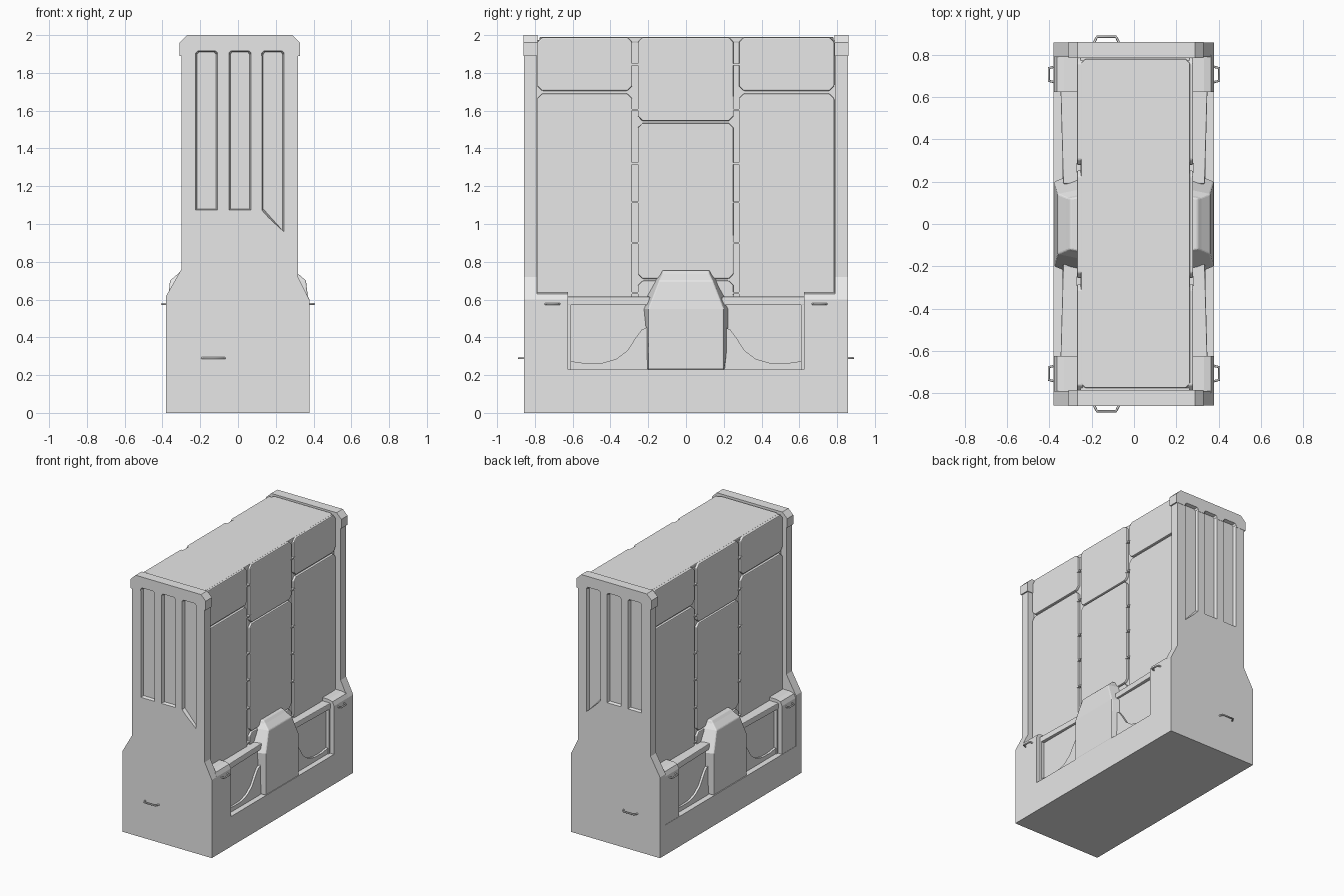
import bpy, bmesh
from mathutils import Vector

cube = bpy.data.objects.get("Cube")
if cube:
    bpy.data.objects.remove(cube, do_unlink=True)

grey = bpy.data.materials.new("plain grey")
grey.use_nodes = True
grey.diffuse_color = (0.8, 0.8, 0.8, 1)
grey.node_tree.nodes["Principled BSDF"].inputs["Base Color"].default_value = (0.8, 0.8, 0.8, 1)


def loft(name, rings, bevel=0):
    """Skin matching rings of points and close both ends."""
    bm = bmesh.new()
    loops = [[bm.verts.new(p) for p in ring] for ring in rings]
    n = len(loops[0])
    for a, b in zip(loops, loops[1:]):
        for i in range(n):
            j = (i + 1) % n
            bm.faces.new((a[i], a[j], b[j], b[i]))
    bm.faces.new(loops[0])
    bm.faces.new(loops[-1])
    bmesh.ops.recalc_face_normals(bm, faces=bm.faces)
    mesh = bpy.data.meshes.new(name)
    bm.to_mesh(mesh)
    bm.free()
    ob = bpy.data.objects.new(name, mesh)
    bpy.context.collection.objects.link(ob)
    mesh.materials.append(grey)
    if bevel:
        mod = ob.modifiers.new("soft edge", "BEVEL")
        mod.width, mod.segments = bevel, 2
    return ob


def extrude(name, outline, axis, lo, hi, bevel=0):
    """Extrude a 2D outline along x, y or z between lo and hi."""
    def place(p, d):
        v = list(p)
        v.insert("xyz".index(axis), d)
        return Vector(v)
    return loft(name, [[place(p, d) for p in outline] for d in (lo, hi)], bevel)


def rect(a0, a1, b0, b1, c=0):
    """Rectangle outline, with optional cut corners."""
    if not c:
        return [(a0, b0), (a1, b0), (a1, b1), (a0, b1)]
    return [(a0 + c, b0), (a1 - c, b0), (a1, b0 + c), (a1, b1 - c),
            (a1 - c, b1), (a0 + c, b1), (a0, b1 - c), (a0, b0 + c)]


def handle(name, path):
    """Bent wire grip."""
    cu = bpy.data.curves.new(name, "CURVE")
    cu.dimensions = "3D"
    cu.bevel_depth, cu.bevel_resolution = 0.006, 1
    sp = cu.splines.new("POLY")
    sp.points.add(len(path) - 1)
    for pt, co in zip(sp.points, path):
        pt.co = (*co, 1)
    ob = bpy.data.objects.new(name, cu)
    bpy.context.collection.objects.link(ob)
    cu.materials.append(grey)


# Main body and base
mid = 0.0
extrude("base_sill", rect(-0.38, 0.378, -0.82, 0.82), "z", 0, 0.23)
extrude("lower_core", rect(-0.32, 0.32, -0.7, 0.7), "z", 0.2, 0.57)
extrude("upper_core", rect(-0.252, 0.262, -0.8, 0.8), "z", 0.5, 1.975)
extrude("top_panel", rect(-0.25, 0.265, -0.775, 0.78, 0.02), "z", 1.96, 1.99, 0.005)

# End walls with three sunken slots and a cap band
wall = [(-0.38, 0), (0.378, 0), (0.378, 0.6), (0.318, 0.72), (0.318, 1.95),
        (0.28, 1.99), (-0.26, 1.99), (-0.3, 1.95), (-0.3, 0.76), (-0.38, 0.62)]
cap = [(-0.31, 1.89), (0.328, 1.89), (0.328, 1.96), (0.288, 2),
       (-0.268, 2), (-0.31, 1.96)]
slots = [(-0.228, -0.105, 1.07), (-0.052, 0.073, 1.07), (0.122, 0.248, 0.955)]
for s, end in ((-1, "front"), (1, "back")):
    ob = extrude(end + "_wall", wall, "y", s * 0.79, s * 0.858)
    top = extrude(end + "_cap", cap, "y", s * 0.785, s * 0.86)
    for i, (x0, x1, low) in enumerate(slots):
        c = 0.012
        shape = [(x0, 1.07), (x1, low), (x1, 1.92 - c), (x1 - c, 1.92),
                 (x0 + c, 1.92), (x0, 1.92 - c)]
        wide = [(x, s * 0.87, z) for x, z in shape]
        cx = (x0 + x1) / 2
        deep = [(cx + (x - cx) * 0.82, s * 0.835, z + (0.01 if z < 1.5 else -0.01))
                for x, z in shape]
        cutter = loft(f"{end}_slot_cutter_{i + 1}", [wide, deep])
        cutter.hide_render = True
        cutter.hide_set(True)
        for target in (ob, top):
            mod = target.modifiers.new("slot", "BOOLEAN")
            mod.operation, mod.object, mod.solver = "DIFFERENCE", cutter, "EXACT"
    handle(end + "_handle", [(-0.19, s * 0.855, 0.29), (-0.175, s * 0.885, 0.29),
                             (-0.085, s * 0.885, 0.29), (-0.07, s * 0.855, 0.29)])

# Side cladding panels: y range, z range
panels = [(-0.787, -0.285, 1.705, 1.988), (-0.787, -0.285, 0.58, 1.69),
          (0.28, 0.785, 1.705, 1.988), (0.28, 0.785, 0.58, 1.69),
          (-0.255, 0.252, 1.545, 1.988), (-0.255, 0.252, 0.71, 1.535),
          (-0.255, 0.252, 0.58, 0.7)]
swoop = [(0.62, 0.23), (0.62, 0.275), (0.53, 0.262), (0.44, 0.265), (0.37, 0.285),
         (0.31, 0.33), (0.265, 0.4), (0.235, 0.44), (0.19, 0.46), (0.19, 0.23)]
corner = [(0.25, 0.2), (0.378, 0.2), (0.378, 0.6), (0.365, 0.63), (0.33, 0.64), (0.25, 0.64)]
# Hump levels: height, outer x, half width outside, half width inside
hump = [(0.23, 0.377, 0.2, 0.215), (0.55, 0.377, 0.2, 0.25), (0.70, 0.36, 0.142, 0.165),
        (0.735, 0.32, 0.125, 0.14), (0.755, 0.3, 0.12, 0.13)]

for s, side in ((1, "left"), (-1, "right")):
    out = 0.28 if s > 0 else 0.27
    for i, (y0, y1, z0, z1) in enumerate(panels):
        extrude(f"{side}_panel_{i + 1}", rect(y0, y1, z0, z1, 0.025), "x",
                s * 0.24, s * out, 0.006)
    # Small clips along the panel joints
    for y in (-0.27, 0.266):
        for z in (0.635, 0.9, 1.115, 1.32, 1.605, 1.845):
            extrude(f"{side}_clip", rect(y - 0.022, y + 0.022, z - 0.005, z + 0.005),
                    "x", s * 0.24, s * (out + 0.003))
    # Central hump
    loft(side + "_hump", [[(s * x, -yo, z), (s * x, yo, z), (s * 0.25, yi, z), (s * 0.25, -yi, z)]
                          for z, x, yo, yi in hump], 0.006)
    # Corner blocks, rims, curved pads and grips, front and back
    for d, end in ((-1, "front"), (1, "back")):
        tag = f"{side}_{end}"
        extrude(tag + "_corner_block", [(s * x, z) for x, z in corner], "y", d * 0.625, d * 0.8)
        extrude(tag + "_rim", [(s * 0.25, d * 0.19), (s * 0.335, d * 0.19),
                               (s * 0.347, d * 0.63), (s * 0.25, d * 0.63)], "z", 0.57, 0.615, 0.005)
        extrude(tag + "_curved_pad", [(d * y, z) for y, z in swoop], "x", s * 0.31, s * 0.337)
        extrude(tag + "_end_strip", rect(d * 0.61, d * 0.63, 0.22, 0.6), "x", s * 0.31, s * 0.345)
        y = d * 0.707
        handle(tag + "_grip", [(s * 0.37, y - 0.038, 0.577), (s * 0.403, y - 0.03, 0.577),
                               (s * 0.403, y + 0.03, 0.577), (s * 0.37, y + 0.038, 0.577)])
